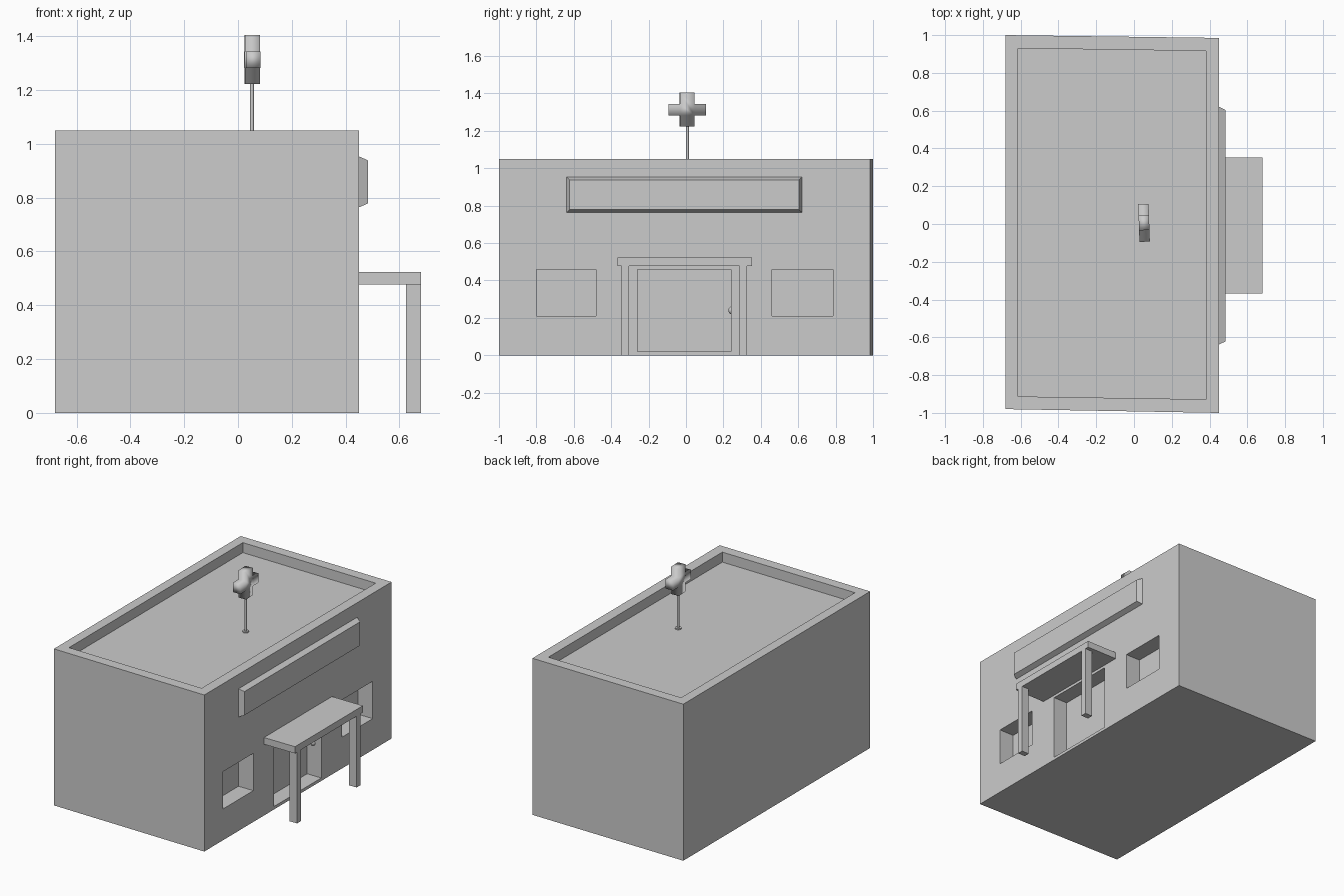
import bpy, bmesh, math
from mathutils import Vector, Matrix

if "Cube" in bpy.data.objects:
    bpy.data.objects.remove(bpy.data.objects["Cube"])

grey = bpy.data.materials.new("plain grey")
grey.diffuse_color = (0.6, 0.6, 0.6, 1)
grey.use_nodes = True
grey.node_tree.nodes["Principled BSDF"].inputs["Base Color"].default_value = grey.diffuse_color


def finish(name, bm, smooth=False):
    bmesh.ops.recalc_face_normals(bm, faces=bm.faces)
    for f in bm.faces:
        f.smooth = smooth
    me = bpy.data.meshes.new(name)
    bm.to_mesh(me)
    bm.free()
    me.materials.append(grey)
    ob = bpy.data.objects.new(name, me)
    bpy.context.collection.objects.link(ob)
    return ob


def prism(bm, pts, offset):
    """Close a flat outline and extrude it along an offset."""
    face = bm.faces.new([bm.verts.new(p) for p in pts])
    new = bmesh.ops.extrude_face_region(bm, geom=[face], use_keep_orig=True)["geom"]
    vs = [g for g in new if isinstance(g, bmesh.types.BMVert)]
    bmesh.ops.translate(bm, verts=vs, vec=Vector(offset))
    return vs


def box(name, x, y, z):
    bm = bmesh.new()
    prism(bm, [(x[0], y[0], z[0]), (x[1], y[0], z[0]), (x[1], y[1], z[0]),
               (x[0], y[1], z[0])], (0, 0, z[1] - z[0]))
    return finish(name, bm)


def slab(name, outline, z0, z1):
    bm = bmesh.new()
    prism(bm, [(x, y, z0) for x, y in outline], (0, 0, z1 - z0))
    return finish(name, bm)


def cylinder(name, r, z0, z1, x, y, n=12):
    bm = bmesh.new()
    bmesh.ops.create_cone(bm, cap_ends=True, segments=n, radius1=r, radius2=r, depth=z1 - z0,
                          matrix=Matrix.Translation((x, y, (z0 + z1) / 2)))
    return finish(name, bm)


# main building, slightly skewed in plan
body = slab("building", [(-0.68, -0.98), (0.45, -1), (0.45, 0.985), (-0.68, 1)], 0, 1.05)

# cut the sunken roof, the two windows and the doorway
cutters = [
    slab("roof_cutter", [(-0.615, -0.913), (0.38, -0.928), (0.38, 0.916), (-0.615, 0.93)], 0.983, 1.2),
    box("window_cutter", (0.34, 0.6), (-0.80, -0.48), (0.21, 0.46)),
    box("window_cutter", (0.34, 0.6), (0.46, 0.785), (0.21, 0.46)),
    box("door_cutter", (0.345, 0.6), (-0.26, 0.24), (0.02, 0.46)),
]
bpy.context.view_layer.objects.active = body
for c in cutters:
    m = body.modifiers.new("cut", "BOOLEAN")
    m.operation, m.solver, m.object = "DIFFERENCE", "EXACT", c
    bpy.ops.object.modifier_apply(modifier=m.name)
    bpy.data.objects.remove(c, do_unlink=True)

# sign board with sloping edges
bm = bmesh.new()
front = prism(bm, [(0.45, -0.638, 0.764), (0.45, 0.62, 0.764), (0.45, 0.62, 0.953),
                   (0.45, -0.638, 0.953)], (0.034, 0, 0))
for v in front:
    v.co.y += 0.016 if v.co.y < 0 else -0.016
    v.co.z += 0.015 if v.co.z < 0.85 else -0.015
finish("sign_board", bm)

# porch canopy and its two posts
box("canopy", (0.45, 0.68), (-0.367, 0.353), (0.478, 0.523))
for name, y in (("left_post", -0.345), ("right_post", 0.286)):
    box(name, (0.625, 0.68), (y, y + 0.04), (0, 0.478))

# door knob
bm = bmesh.new()
bmesh.ops.create_uvsphere(bm, u_segments=16, v_segments=10, radius=0.022,
                          matrix=Matrix.Translation((0.385, 0.248, 0.24)))
finish("door_knob", bm, True)

# roof pole and its foot
cylinder("pole", 0.007, 0.983, 1.24, 0.052, 0.008)
cylinder("pole_foot", 0.02, 0.98, 0.99, 0.052, 0.008)

# softly shaded cross on the pole, turned a little
a, b, h, t = 0.1, 0.039, 0.091, 0.031
quarter = [(a, -t), (a, t), (b, t), (b, h)]
outline = quarter + [(-y, z) for y, z in reversed(quarter[1:])]
outline += [(-a, -t), (-b, -t), (-b, -h), (b, -h), (b, -t)]
bm = bmesh.new()
prism(bm, [(-0.0275, y, z) for y, z in outline], (0.055, 0, 0))
cross = finish("cross", bm, True)
cross.location = (0.053, 0.006, 1.313)
cross.rotation_euler = (0, 0, math.radians(2))
